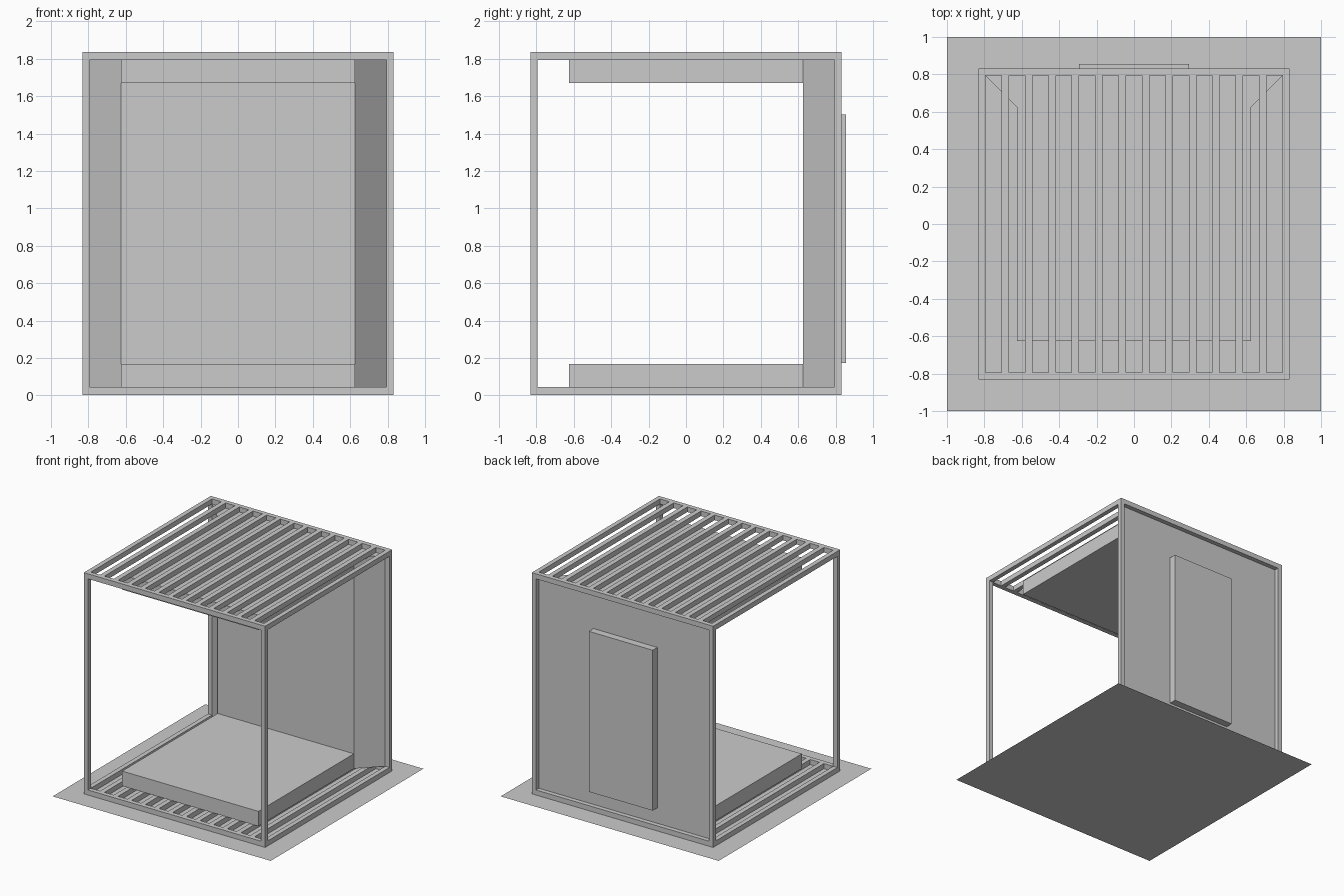
import bpy, bmesh

if "Cube" in bpy.data.objects:
    bpy.data.objects.remove(bpy.data.objects["Cube"])

OUT, INN = 0.832, 0.794      # outer and inner half width of the frame
TOP, BAR = 1.836, 0.042      # frame height and bar thickness
ROOM = 0.625                 # half width of the room
SLOTS, SLAT = 13, 0.04


def add_box(bm, x0, x1, y0, y1, z0, z1):
    corners = [(x0, y0), (x1, y0), (x1, y1), (x0, y1)]
    add_prism(bm, corners, z0, z1)


def add_prism(bm, outline, z0, z1):
    lo = [bm.verts.new((x, y, z0)) for x, y in outline]
    hi = [bm.verts.new((x, y, z1)) for x, y in outline]
    bm.faces.new(lo[::-1])
    bm.faces.new(hi)
    n = len(outline)
    for i in range(n):
        j = (i + 1) % n
        bm.faces.new((lo[i], lo[j], hi[j], hi[i]))


def make(name, bm):
    mesh = bpy.data.meshes.new(name)
    bm.to_mesh(mesh)
    bm.free()
    obj = bpy.data.objects.new(name, mesh)
    bpy.context.collection.objects.link(obj)
    return obj


def box(name, *size):
    bm = bmesh.new()
    add_box(bm, *size)
    return make(name, bm)


def cut(target, cutter):
    cutter.hide_render = True
    mod = target.modifiers.new("cut", 'BOOLEAN')
    mod.operation = 'DIFFERENCE'
    mod.solver = 'EXACT'
    mod.object = cutter
    bpy.context.view_layer.objects.active = target
    bpy.ops.object.modifier_apply(modifier=mod.name)
    bpy.data.objects.remove(cutter, do_unlink=True)


# Flat ground sheet
bm = bmesh.new()
bmesh.ops.create_grid(bm, x_segments=1, y_segments=1, size=1)
make("base_sheet", bm)

# Open cage with slatted floor and roof: solid block, two tunnels, rows of slots
frame = box("slatted_frame", -OUT, OUT, -OUT, OUT, 0.002, TOP)
cut(frame, box("tunnel_x", -1, 1, -INN, INN, BAR + 0.002, TOP - BAR))
cut(frame, box("tunnel_y", -INN, INN, -1, 1, BAR + 0.002, TOP - BAR))
bm = bmesh.new()
slot = (2 * INN - (SLOTS - 1) * SLAT) / SLOTS
for i in range(SLOTS):
    x = -INN + i * (slot + SLAT)
    add_box(bm, x, x + slot, -INN, INN, -0.5, TOP + 0.5)
cut(frame, make("slots", bm))

# Floor and ceiling slabs of the room
box("floor_slab", -ROOM, ROOM, -ROOM, ROOM, BAR + 0.002, 0.167)
box("ceiling_slab", -ROOM, ROOM, -ROOM, ROOM, 1.671, TOP - BAR)

# Back wall with splayed sides
bm = bmesh.new()
add_prism(bm, [(-ROOM, ROOM), (ROOM, ROOM), (INN, INN), (-INN, INN)],
          BAR + 0.002, TOP - BAR)
make("back_wall", bm)

# Door panel standing out behind the back wall
box("door_panel", -0.293, 0.293, INN, 0.855, 0.172, 1.502)
